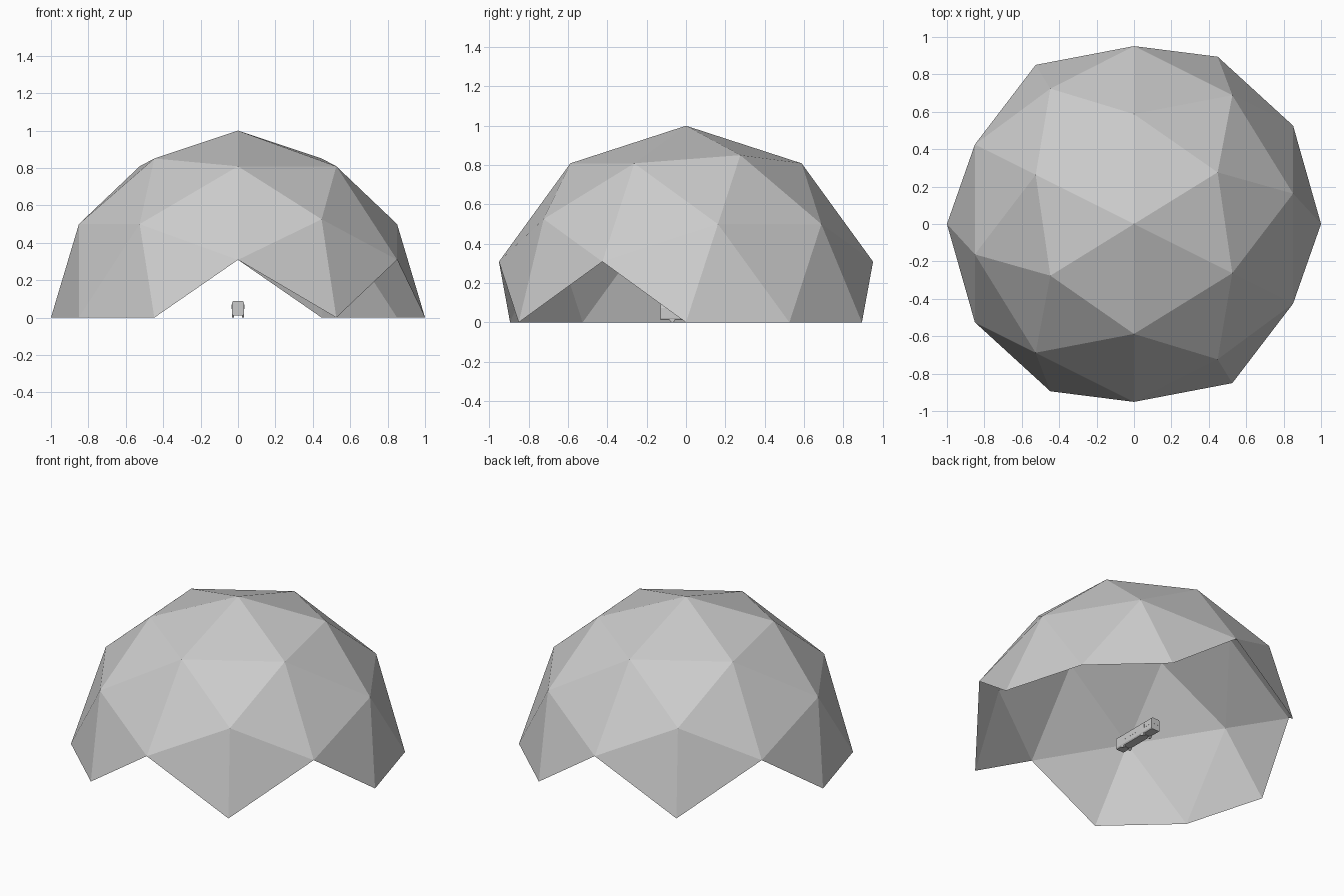
import bpy, bmesh, math
from itertools import combinations
from mathutils import Vector, Matrix

if "Cube" in bpy.data.objects:
    bpy.data.objects.remove(bpy.data.objects["Cube"])


def material(name, value):
    m = bpy.data.materials.new(name)
    m.diffuse_color = (value, value, value, 1)
    m.use_nodes = True
    m.node_tree.nodes["Principled BSDF"].inputs["Base Color"].default_value = m.diffuse_color
    return m


GREY = material("light_grey", 0.6)


def finish(bm, name):
    me = bpy.data.meshes.new(name)
    bm.to_mesh(me)
    bm.free()
    me.materials.append(GREY)
    ob = bpy.data.objects.new(name, me)
    bpy.context.collection.objects.link(ob)
    return ob


# Dome shell: two-frequency geodesic sphere, edge midpoint at the top
a, b = 0.5257, 0.8507
corners = []
for s in (-1, 1):
    for t in (-1, 1):
        corners += [Vector((s * a, 0, t * b)), Vector((s * b, t * a, 0)), Vector((0, s * b, t * a))]
points = corners + [(p + q).normalized() for p, q in combinations(corners, 2) if (p - q).length < 1.1]
turn = Matrix.Rotation(math.atan2(a, b), 3, 'Z')
bm = bmesh.new()
for p in points:
    bm.verts.new(turn @ p)
bmesh.ops.convex_hull(bm, input=bm.verts[:])
bmesh.ops.recalc_face_normals(bm, faces=bm.faces[:])
# Keep only whole triangles above the ground, leaving the notched openings
low = [v for v in bm.verts if v.co.z < -0.01]
bmesh.ops.delete(bm, geom=low, context='VERTS')
finish(bm, "dome_shell")

# Bus body: extruded cross-section with rounded roof
Y0, Y1 = -0.13, 0.2
half = [(0.028, 0.012), (0.033, 0.02), (0.033, 0.074), (0.030, 0.084), (0.024, 0.09)]
section = half + [(-x, z) for x, z in reversed(half)]
bm = bmesh.new()
face = bm.faces.new([bm.verts.new((x, Y0, z)) for x, z in section])
ext = bmesh.ops.extrude_face_region(bm, geom=[face])
bmesh.ops.translate(bm, vec=(0, Y1 - Y0, 0), verts=[g for g in ext["geom"] if isinstance(g, bmesh.types.BMVert)])
bmesh.ops.recalc_face_normals(bm, faces=bm.faces[:])
finish(bm, "bus_body")


def box(name, centre, size):
    bm = bmesh.new()
    bmesh.ops.create_cube(bm, size=1, matrix=Matrix.Translation(centre) @ Matrix.Diagonal((*size, 1)))
    return finish(bm, name)


# Windows as thin plates
for side in (-1, 1):
    for i in range(6):
        box("side_window", (side * 0.033, -0.095 + i * 0.052, 0.058), (0.001, 0.044, 0.024))
box("windscreen", (0, Y0, 0.056), (0.056, 0.001, 0.036))
box("rear_window", (0, Y1, 0.062), (0.05, 0.001, 0.022))

# Wheels
for y in (-0.07, 0.115):
    for side in (-1, 1):
        bm = bmesh.new()
        bmesh.ops.create_cone(bm, cap_ends=True, segments=16, radius1=0.013, radius2=0.013, depth=0.011,
                              matrix=Matrix.Translation((side * 0.026, y, 0.013)) @ Matrix.Rotation(math.pi / 2, 4, 'Y'))
        finish(bm, "wheel")
    # Axle between the wheels
    box("axle", (0, y, 0.013), (0.05, 0.006, 0.006))
